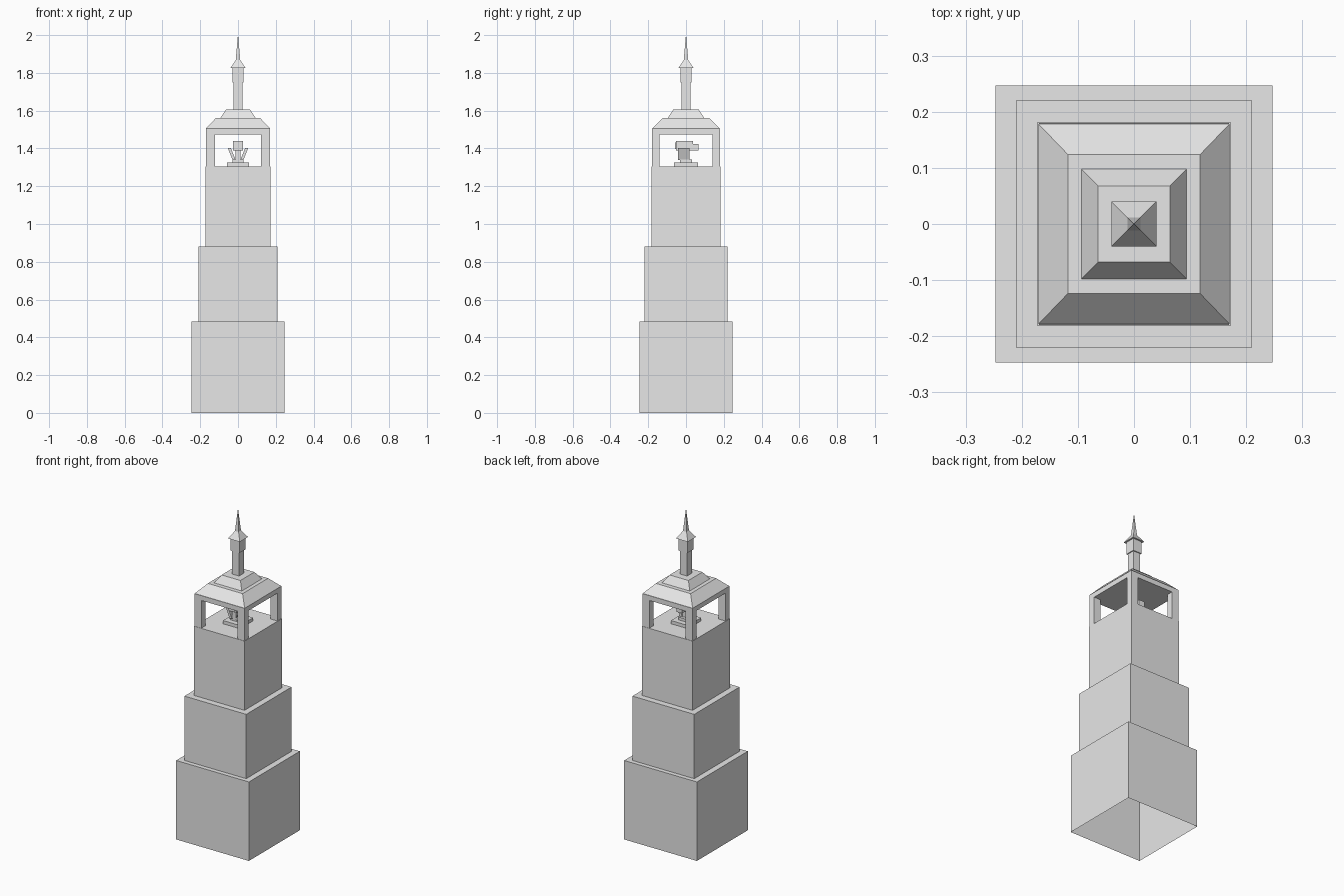
import bpy
import bmesh

cube = bpy.data.objects.get("Cube")
if cube:
    bpy.data.objects.remove(cube, do_unlink=True)

stone = bpy.data.materials.new("pale_grey")
stone.use_nodes = True
GREY = (0.8, 0.8, 0.8, 1)
stone.diffuse_color = GREY
stone.node_tree.nodes["Principled BSDF"].inputs["Base Color"].default_value = GREY


def loft(name, rings, bottom=True, top=True):
    """Join rectangles (half x, half y, z, centre x, centre y) into a solid."""
    bm = bmesh.new()
    loops = []
    for hx, hy, z, cx, cy in rings:
        loops.append([bm.verts.new((cx + sx * hx, cy + sy * hy, z))
                      for sx, sy in ((-1, -1), (1, -1), (1, 1), (-1, 1))])
    for a, b in zip(loops, loops[1:]):
        for i in range(4):
            j = (i + 1) % 4
            bm.faces.new((a[i], a[j], b[j], b[i]))
    if bottom:
        bm.faces.new(loops[0][::-1])
    if top:
        bm.faces.new(loops[-1])
    mesh = bpy.data.meshes.new(name)
    bm.to_mesh(mesh)
    bm.free()
    mesh.materials.append(stone)
    obj = bpy.data.objects.new(name, mesh)
    bpy.context.collection.objects.link(obj)
    return obj


def box(name, hx, hy, z0, z1, cx=0, cy=0, bottom=True):
    return loft(name, [(hx, hy, z0, cx, cy), (hx, hy, z1, cx, cy)], bottom)


def taper(name, low, high):
    return loft(name, [(*low, 0, 0), (*high, 0, 0)])


# Stepped tower, hollow underneath
box("lower_tier", 0.247, 0.247, 0, 0.485, bottom=False)
box("middle_tier", 0.21, 0.22, 0.485, 0.88, bottom=False)
box("upper_tier", 0.172, 0.182, 0.88, 1.305, bottom=False)

# Open belvedere: corner posts and the slab they carry
for sx, side in ((-1, "right"), (1, "left")):
    for sy, end in ((-1, "front"), (1, "back")):
        box(f"{end}_{side}_post", 0.023, 0.02, 1.305, 1.475, sx * 0.146, sy * 0.16)
box("lintel_slab", 0.169, 0.18, 1.475, 1.505)

# Stepped roof
taper("main_roof", (0.17, 0.178, 1.505), (0.118, 0.124, 1.56))
taper("upper_roof", (0.094, 0.098, 1.56), (0.064, 0.068, 1.605))

# Spire
box("spire_shaft", 0.024, 0.024, 1.605, 1.75)
box("spire_lantern", 0.03, 0.03, 1.75, 1.825)
loft("spire_cap", [(0.04, 0.04, 1.825, 0, 0), (0.012, 0.012, 1.868, 0, 0),
                   (0.0005, 0.0005, 2.0, 0, 0)])

# Lamp on a stepped stand inside the belvedere
box("lamp_base", 0.058, 0.063, 1.305, 1.325)
box("lamp_pedestal", 0.03, 0.032, 1.325, 1.342)
box("lamp_neck", 0.014, 0.026, 1.342, 1.392, cy=-0.012)
for s, side in ((-1, "right"), (1, "left")):
    loft(f"{side}_yoke_arm", [(0.008, 0.03, 1.338, s * 0.02, -0.012),
                              (0.008, 0.03, 1.402, s * 0.046, -0.012)])
box("lamp_housing", 0.026, 0.045, 1.39, 1.44, cy=-0.008)
box("lamp_snout", 0.019, 0.016, 1.39, 1.424, cy=0.05)
# Raised rim around the lamp glass
box("lamp_rim", 0.018, 0.004, 1.398, 1.432, cy=-0.054)
